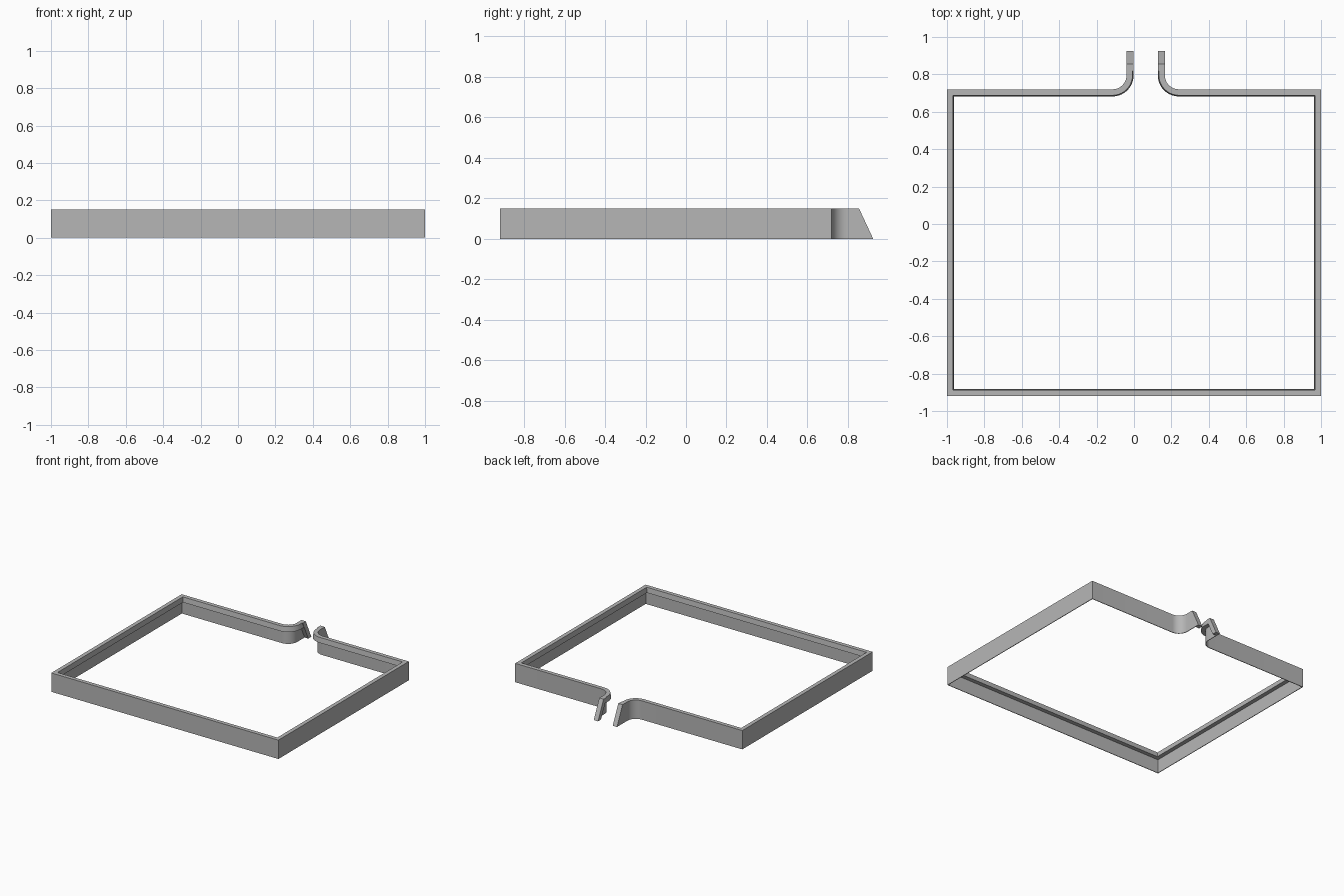
import bpy, bmesh, math

cube = bpy.data.objects.get("Cube")
if cube:
    bpy.data.objects.remove(cube, do_unlink=True)

# Main dimensions
HEIGHT, LIP, SKIRT, LIP_Z = 0.15, 0.038, 0.005, 0.11
FRONT, BACK, TAB_END, TAB_SLOPE = -0.92, 0.72, 0.925, 0.07
RADIUS, STEPS = 0.075, 10
TABS = ((-1, -0.04), (1, 0.165))   # side sign, outer face of each tab

gray = bpy.data.materials.new("plain_gray")
gray.use_nodes = True
gray.diffuse_color = (0.47, 0.47, 0.47, 1)
for node in gray.node_tree.nodes:
    if node.type == "BSDF_PRINCIPLED":
        node.inputs["Base Color"].default_value = gray.diffuse_color


def finish(bm, name):
    bmesh.ops.recalc_face_normals(bm, faces=bm.faces)
    mesh = bpy.data.meshes.new(name)
    bm.to_mesh(mesh)
    bm.free()
    mesh.materials.append(gray)
    obj = bpy.data.objects.new(name, mesh)
    bpy.context.collection.objects.link(obj)
    bpy.ops.object.select_all(action="DESELECT")
    obj.select_set(True)
    bpy.context.view_layer.objects.active = obj
    bpy.ops.object.shade_smooth_by_angle(angle=math.radians(30))


def end_y(z):
    return TAB_END - TAB_SLOPE * z / HEIGHT


def half_path(side, outer, d, z):
    """Tab end, rounded bend, back corner and front corner, moved inward by d."""
    pts = [(outer - side * d, end_y(z))]
    cx, cy = outer + side * RADIUS, BACK + RADIUS
    for i in range(STEPS + 1):
        a = math.pi / 2 * i / STEPS
        r = RADIUS + d
        pts.append((cx - side * r * math.cos(a), cy - r * math.sin(a)))
    pts.append((side * (1 - d), BACK - d))
    pts.append((side * (1 - d), FRONT + d))
    return pts


# Frame: thin skirt with a thicker rim, swept around the open outline
profile = [(0, 0), (0, HEIGHT), (0.032, HEIGHT), (LIP, LIP_Z),
           (SKIRT, LIP_Z), (SKIRT, 0)]
bm = bmesh.new()
rails = []
for d, z in profile:
    left, right = (half_path(s, o, d, z) for s, o in TABS)
    rails.append([bm.verts.new((x, y, z)) for x, y in left + right[::-1]])
for a, b in zip(rails, rails[1:] + rails[:1]):
    for i in range(len(a) - 1):
        bm.faces.new((a[i], a[i + 1], b[i + 1], b[i]))
for end in (0, -1):
    bm.faces.new([rail[end] for rail in rails])
finish(bm, "frame_band")

# Sloping rim down the end of each tab
for side, outer in TABS:
    bm = bmesh.new()
    rings = []
    for d in (0, LIP):
        x = outer - side * d
        rings.append([bm.verts.new((x, end_y(z) - back, z)) for z, back in
                      ((0, 0), (HEIGHT, 0), (HEIGHT, LIP), (0, LIP))])
    for i in range(4):
        j = (i + 1) % 4
        bm.faces.new((rings[0][i], rings[0][j], rings[1][j], rings[1][i]))
    for ring in rings:
        bm.faces.new(ring)
    finish(bm, "right_tab_end" if side < 0 else "left_tab_end")
